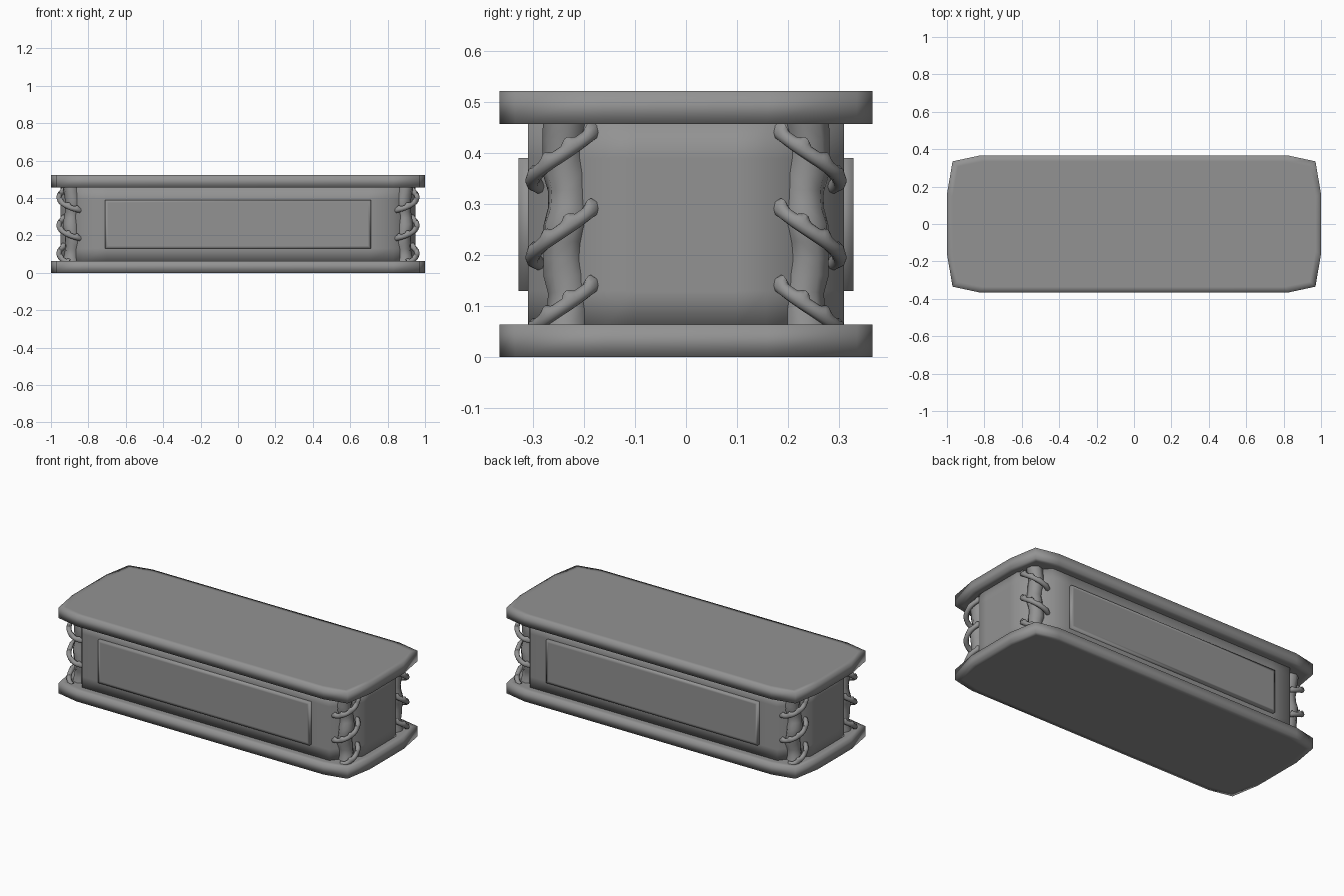
import bpy, bmesh
from math import sin, cos, pi, radians
from mathutils import Vector

if "Cube" in bpy.data.objects:
    bpy.data.objects.remove(bpy.data.objects["Cube"])

stone = bpy.data.materials.new("dark_stone")
stone.diffuse_color = (0.29, 0.29, 0.29, 1)
stone.use_nodes = True
stone.node_tree.nodes["Principled BSDF"].inputs["Base Color"].default_value = stone.diffuse_color


def finish(name, bm, angle):
    bmesh.ops.recalc_face_normals(bm, faces=bm.faces)
    me = bpy.data.meshes.new(name)
    bm.to_mesh(me)
    bm.free()
    me.materials.append(stone)
    ob = bpy.data.objects.new(name, me)
    bpy.context.collection.objects.link(ob)
    bpy.ops.object.select_all(action='DESELECT')
    ob.select_set(True)
    bpy.context.view_layer.objects.active = ob
    bpy.ops.object.shade_smooth_by_angle(angle=radians(angle))
    return ob


def loft(bm, rings):
    loops = [[bm.verts.new(p) for p in ring] for ring in rings]
    n = len(loops[0])
    for a, b in zip(loops, loops[1:]):
        for i in range(n):
            bm.faces.new((a[i], a[(i + 1) % n], b[(i + 1) % n], b[i]))
    bm.faces.new(loops[0][::-1])
    bm.faces.new(loops[-1])


def outline(quarter):
    """Mirror a quarter outline (from +x side towards +y side) to all four corners."""
    q = list(quarter)
    r = q[::-1]
    return (q + [(-x, y) for x, y in r] + [(-x, -y) for x, y in q]
            + [(x, -y) for x, y in r])


def prism(name, pts, levels):
    """levels: (z, inset) pairs from bottom to top; soft shading all round."""
    bm = bmesh.new()
    loft(bm, [[(x * (1 - i), y * (1 - i / 0.37), z) for x, y in pts] for z, i in levels])
    return finish(name, bm, 100)


# Base and lid slabs with faceted outline; support rings keep the flats flat
slab = outline([(1.0, 0.16), (0.97, 0.335), (0.83, 0.365)])
prism("base_slab", slab, [(0, 0.03), (0, 0), (0.064, 0), (0.064, 0.03)])
prism("lid_slab", slab, [(0.457, 0.03), (0.457, 0), (0.522, 0), (0.522, 0.03)])

# Chest body with chamfered corners
body = outline([(0.95, 0.10), (0.95, 0.157), (0.83, 0.31), (0.70, 0.31)])
prism("chest_body", body, [(0.06, 0), (0.13, 0), (0.39, 0), (0.46, 0)])

# Raised long panels, front and back
for name, s in (("front_panel", -1), ("back_panel", 1)):
    bm = bmesh.new()
    loft(bm, [[(sx * (0.71 - i), s * y, 0.26 + sz * (0.13 - i))
               for sx, sz in ((-1, -1), (1, -1), (1, 1), (-1, 1))]
              for y, i in ((0.29, 0), (0.328, 0), (0.328, 0.015))])
    finish(name, bm, 100)

CX, CY = 0.887, -0.235


def vine_point(t):
    return Vector((CX + 0.070 * cos(t), CY + 0.066 * sin(t),
                   0.253 + 0.15 * t / (2 * pi) + 0.02 * sin(t)))


def make_column(name, sx, sy):
    # Gnarled post: wavy stack of eight-sided rings
    bm = bmesh.new()
    rings = []
    for k in range(13):
        z = 0.06 + 0.4 * k / 12
        w = 2 * pi * (z - 0.06) / 0.2
        r = 0.043 + 0.003 * cos(2 * w)
        ox, oy = 0.006 * cos(w), 0.006 * sin(w)
        rings.append([(sx * (CX + ox + r * cos(a)), sy * (CY + oy + r * sin(a)), z)
                      for a in (2 * pi * j / 8 + 0.08 * k for j in range(8))])
    loft(bm, rings)
    finish(name + "_post", bm, 60)

    # Spiral vine around the post, with a knobbly ridge along its top
    bm = bmesh.new()
    rings = []
    t0, t1, n = -2.42 * pi, 2.6 * pi, 180
    for k in range(n + 1):
        t = t0 + (t1 - t0) * k / n
        p = vine_point(t)
        d = (vine_point(t + 0.01) - p).normalized()
        out = Vector((cos(t), sin(t), 0))
        up = d.cross(out).normalized()
        if up.z < 0:
            up = -up
        ridge = 0.009 * max(0, sin(t * 9)) ** 0.7
        ring = []
        for j in range(8):
            a = 2 * pi * j / 8
            h = 0.014 + (ridge if j == 2 else ridge * 0.6 if j in (1, 3) else 0)
            c = p + out * (0.014 * cos(a)) + up * (h * sin(a))
            c.z = min(max(c.z, 0.055), 0.465)
            ring.append((sx * c.x, sy * c.y, c.z))
        rings.append(ring)
    loft(bm, rings)
    finish(name + "_vine", bm, 70)


for side, sx in (("right", 1), ("left", -1)):
    for depth, sy in (("front", 1), ("back", -1)):
        make_column(f"{depth}_{side}", sx, sy)
